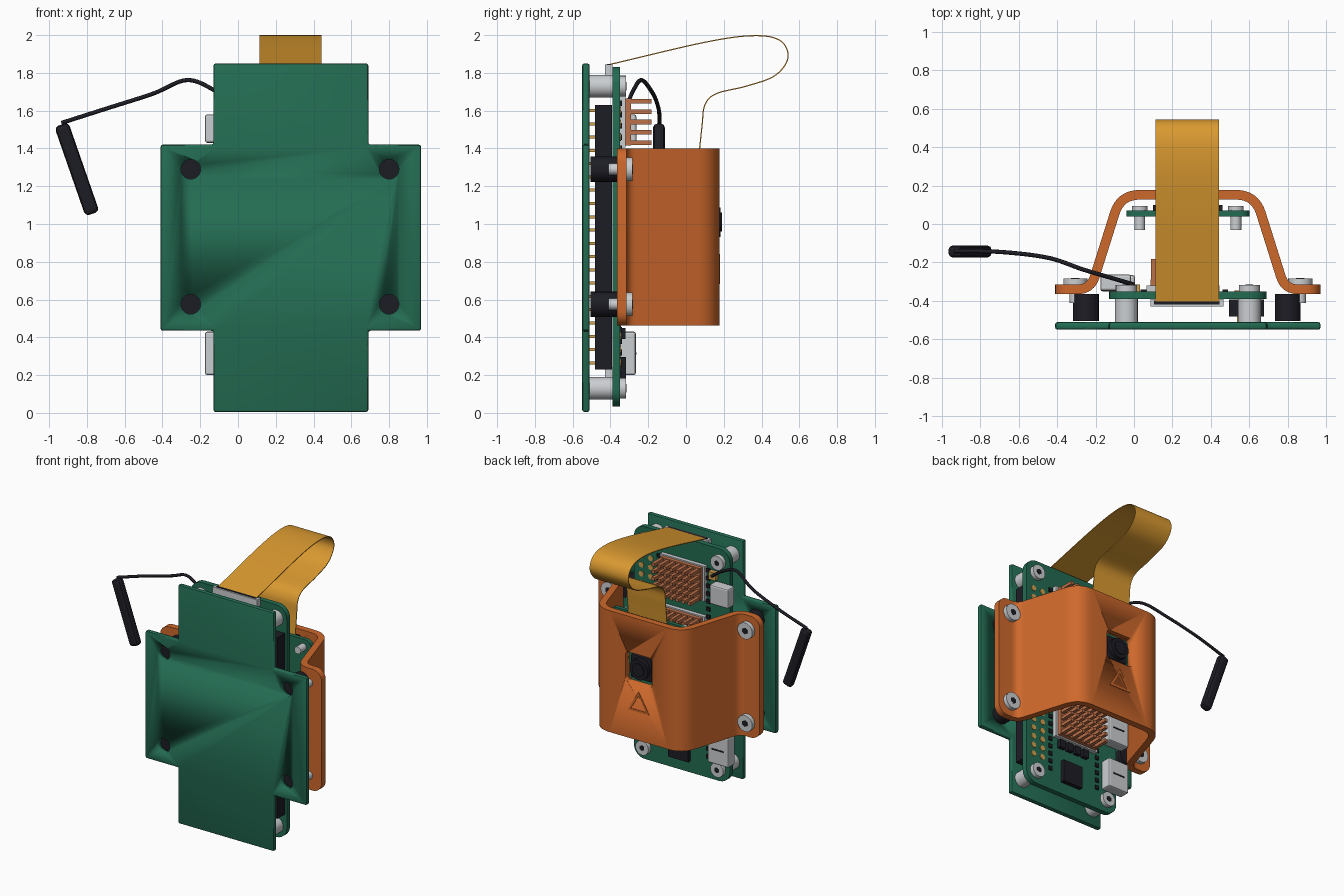
import bpy, bmesh, math
from mathutils import Vector, Matrix

if "Cube" in bpy.data.objects:
    bpy.data.objects.remove(bpy.data.objects["Cube"])


def material(name, rgb):
    m = bpy.data.materials.new(name)
    m.use_nodes = True
    m.diffuse_color = (*rgb, 1)
    m.node_tree.nodes["Principled BSDF"].inputs["Base Color"].default_value = (*rgb, 1)
    return m


GREEN = material("board green", (0.017, 0.15, 0.085))
ORANGE = material("cover orange", (0.62, 0.14, 0.025))
AMBER = material("ribbon amber", (0.7, 0.32, 0.03))
BLACK = material("plastic black", (0.012, 0.012, 0.018))
SILVER = material("metal silver", (0.6, 0.62, 0.64))
COPPER = material("heatsink copper", (0.5, 0.16, 0.065))
BRASS = material("pin brass", (0.62, 0.35, 0.08))


def finish(name, bm, mat, smooth=False):
    bmesh.ops.recalc_face_normals(bm, faces=bm.faces)
    me = bpy.data.meshes.new(name)
    bm.to_mesh(me)
    bm.free()
    me.materials.append(mat)
    ob = bpy.data.objects.new(name, me)
    bpy.context.scene.collection.objects.link(ob)
    if smooth:
        activate(ob)
        bpy.ops.object.shade_smooth_by_angle(angle=math.radians(35))
    return ob


def activate(ob):
    bpy.ops.object.select_all(action='DESELECT')
    ob.select_set(True)
    bpy.context.view_layer.objects.active = ob


def modify(ob, kind, **settings):
    mod = ob.modifiers.new(kind.title(), kind)
    for key, value in settings.items():
        setattr(mod, key, value)
    activate(ob)
    bpy.ops.object.modifier_apply(modifier=mod.name)


def boxes(name, items, mat, bevel=0):
    """Each item is centre and size."""
    bm = bmesh.new()
    for c, s in items:
        bmesh.ops.create_cube(bm, size=1, matrix=Matrix.Translation(c) @ Matrix.Diagonal((*s, 1)))
    ob = finish(name, bm, mat)
    if bevel:
        modify(ob, 'BEVEL', width=bevel, segments=2)
    return ob


def rods(name, spots, r, y0, y1, mat, sides=24):
    """Cylinders along y at each (x, z)."""
    bm = bmesh.new()
    turn = Matrix.Rotation(math.pi / 2, 4, 'X')
    for x, z in spots:
        bmesh.ops.create_cone(bm, cap_ends=True, segments=sides, radius1=r, radius2=r, depth=y1 - y0,
                              matrix=Matrix.Translation((x, (y0 + y1) / 2, z)) @ turn)
    return finish(name, bm, mat, True)


def slab(name, outline, y0, y1, mat, corner=0, bevel=0):
    """Outline in xz extruded along y, with rounded corners."""
    bm = bmesh.new()
    face = bm.faces.new([bm.verts.new((x, y0, z)) for x, z in outline])
    if corner:
        bmesh.ops.bevel(bm, geom=bm.verts[:], offset=corner, segments=6, profile=0.5, affect='VERTICES')
    out = bmesh.ops.extrude_face_region(bm, geom=bm.faces[:])
    bmesh.ops.translate(bm, verts=[v for v in out["geom"] if isinstance(v, bmesh.types.BMVert)],
                        vec=(0, y1 - y0, 0))
    ob = finish(name, bm, mat)
    if bevel:
        modify(ob, 'BEVEL', width=bevel, segments=2, limit_method='ANGLE', angle_limit=math.radians(50))
    activate(ob)
    bpy.ops.object.shade_smooth_by_angle(angle=math.radians(35))
    return ob


def rect(x0, x1, z0, z1):
    return [(x0, z0), (x1, z0), (x1, z1), (x0, z1)]


def cut(ob, cutter):
    cutter.hide_render = True
    modify(ob, 'BOOLEAN', operation='DIFFERENCE', object=cutter, solver='EXACT')
    bpy.data.objects.remove(cutter)


def fillet(points, cuts):
    """Round the inner corners of a 2D path."""
    pts = [Vector(p) for p in points]
    path = [pts[0]]
    for a, b, c, d in zip(pts, pts[1:], pts[2:], cuts):
        p, q = b + (a - b).normalized() * d, b + (c - b).normalized() * d
        path += [p.lerp(b, t / 8).lerp(b.lerp(q, t / 8), t / 8) for t in range(9)]
    return path + [pts[-1]]


def smooth_path(points, steps=8):
    """Catmull-Rom interpolation through the points."""
    p = [Vector(q) for q in points]
    p = [2 * p[0] - p[1]] + p + [2 * p[-1] - p[-2]]
    out = []
    for a, b, c, d in zip(p, p[1:], p[2:], p[3:]):
        for i in range(steps):
            t = i / steps
            out.append(0.5 * (2 * b + (c - a) * t + (2 * a - 5 * b + 4 * c - d) * t ** 2
                              + (3 * b - a - 3 * c + d) * t ** 3))
    return out + [p[-2]]


def strip(name, rows, mat, thick, corner=0):
    """Sheet between pairs of points, thickened."""
    bm = bmesh.new()
    pairs = [(bm.verts.new(a), bm.verts.new(b)) for a, b in rows]
    for (a, b), (c, d) in zip(pairs, pairs[1:]):
        bm.faces.new((a, b, d, c))
    if corner:
        bmesh.ops.bevel(bm, geom=[*pairs[0], *pairs[-1]], offset=corner, segments=6,
                        profile=0.5, affect='VERTICES')
    ob = finish(name, bm, mat)
    modify(ob, 'SOLIDIFY', thickness=thick, offset=0)
    activate(ob)
    bpy.ops.object.shade_smooth_by_angle(angle=math.radians(35))
    return ob


MID = 0.28
cover_zs = (0.575, 1.29)
mount_spots = [(x, z) for x in (-0.25, 0.8) for z in cover_zs]
cover_spots = [(MID + s * 0.585, z) for s in (-1, 1) for z in cover_zs]
board_spots = [(x, z) for x in (-0.04, 0.6) for z in (0.13, 1.73)]

# Cross-shaped base plate with four holes
half = [(-0.13, 0.005), (-0.13, 0.435), (-0.41, 0.435), (-0.41, 1.42), (-0.13, 1.42), (-0.13, 1.85)]
plate = slab("base_plate", half + [(2 * MID - x, z) for x, z in reversed(half)],
             -0.55, -0.51, GREEN, bevel=0.012)
cut(plate, rods("hole_cutter", mount_spots, 0.052, -0.6, -0.4, BLACK))

# Computer board and its standoffs
slab("computer_board", rect(-0.13, 0.69, 0.035, 1.83), -0.39, -0.35, GREEN, corner=0.09)
rods("board_standoffs", board_spots, 0.06, -0.51, -0.39, SILVER)
rods("mount_standoffs", mount_spots, 0.067, -0.505, -0.365, BLACK)


# Screws with dark sockets
def screws(name, spots, r, y):
    rods(name + "_heads", spots, r, y, y + 0.032, SILVER)
    rods(name + "_sockets", spots, r * 0.4, y + 0.03, y + 0.034, BLACK, 6)


screws("board_screw", board_spots, 0.055, -0.35)
screws("cover_screw", cover_spots, 0.063, -0.315)
rods("cover_screw_shafts", cover_spots, 0.03, -0.41, -0.315, SILVER)

# Pin header
pin_z = [0.265 + 0.0703 * i for i in range(20)]
pin_x = (0.545, 0.625)
boxes("pin_header", [((0.585, -0.437, 0.93), (0.18, 0.09, 1.4))], BLACK)
boxes("header_pins", [((x, -0.495, z), (0.016, 0.035, 0.016)) for x in pin_x for z in pin_z], BRASS)
rods("header_pads", [(x, z) for x in pin_x for z in pin_z], 0.022, -0.352, -0.345, BRASS, 8)

# Ports, connectors and chips
boxes("side_ports", [((-0.085, -0.308, 0.315), (0.18, 0.085, 0.23)),
                     ((-0.085, -0.308, 0.685), (0.18, 0.085, 0.23)),
                     ((-0.095, -0.305, 1.505), (0.16, 0.085, 0.15))], SILVER, 0.012)
boxes("port_seams", [((-0.085, -0.265, z), (0.1, 0.006, 0.01)) for z in (0.315, 0.685)], BLACK)
boxes("ribbon_sockets", [((0.275, -0.41, z), (0.38, 0.04, 0.06)) for z in (1.815, 0.21)], SILVER)
boxes("ribbon_socket_latch", [((0.275, -0.408, 1.842), (0.34, 0.02, 0.012))], BLACK)
boxes("chips", [((0.29, -0.335, 0.21), (0.17, 0.035, 0.17))]
      + [((0.17 + 0.07 * i, -0.335, 0.42), (0.05, 0.03, 0.06)) for i in range(4)], BLACK)
boxes("edge_contacts", [((x, -0.346, 0.2 + 0.06 * i), (0.03, 0.012, 0.03))
                        for x in (0.05, 0.475) for i in range(25)], BLACK)

# Finned heatsinks
for label, z0, rows in (("upper", 1.43, 5), ("lower", 0.49, 15)):
    height = (rows - 1) * 0.055
    zc = z0 + height / 2
    boxes(label + "_heatsink_chip", [((0.255, -0.335, zc), (0.38, 0.03, height + 0.05))], SILVER)
    boxes(label + "_heatsink_base", [((0.255, -0.305, zc), (0.34, 0.03, height + 0.03))], COPPER)
    boxes(label + "_heatsink_fins", [((0.101 + 0.0513 * i, -0.237, z0 + 0.055 * j), (0.026, 0.11, 0.024))
                                     for i in range(7) for j in range(rows)], COPPER)

# Bent cover with camera window
left = [(-0.41, -0.34), (-0.225, -0.34), (-0.07, 0.152)]
profile = fillet(left + [(2 * MID - x, y) for x, y in reversed(left)], (0.07, 0.1, 0.1, 0.07))
cover = strip("cover", [((x, y, 0.462), (x, y, 1.4)) for x, y in profile], ORANGE, 0.05, 0.075)
cut(cover, slab("window_cutter", rect(MID - 0.115, MID + 0.115, 0.895, 1.125), 0.08, 0.3, ORANGE, corner=0.03))

# Raised triangle mark
bm = bmesh.new()
outer, inner = [[bm.verts.new((MID + r * math.sin(a), 0.177, 0.735 + r * math.cos(a)))
                 for a in (0, math.tau / 3, 2 * math.tau / 3)] for r in (0.105, 0.075)]
for i in range(3):
    j = (i + 1) % 3
    bm.faces.new((outer[i], outer[j], inner[j], inner[i]))
modify(finish("triangle_mark", bm, ORANGE), 'SOLIDIFY', thickness=0.008, offset=0)

# Camera module
camera_spots = [(x, z) for x in (0.03, 0.53) for z in (0.98, 1.32)]
slab("camera_board", rect(-0.04, 0.6, 0.74, 1.38), 0.04, 0.07, GREEN, corner=0.05)
rods("camera_screw_shafts", camera_spots, 0.028, -0.03, 0.04, SILVER)
rods("camera_screw_heads", camera_spots, 0.04, 0.07, 0.093, SILVER)
boxes("camera_housing", [((MID, 0.11, 1.01), (0.18, 0.08, 0.18))], BLACK, 0.01)
rods("camera_lens", [(MID, 1.01)], 0.078, 0.14, 0.182, BLACK)
rods("camera_lens_tip", [(MID, 1.01)], 0.05, 0.18, 0.19, BLACK)
boxes("camera_connector", [((MID, 0.085, 1.33), (0.36, 0.03, 0.08))], BLACK)

# Flat ribbon cable
loop = smooth_path([(0.065, 1.33), (0.085, 1.52), (0.1, 1.63), (0.16, 1.69), (0.32, 1.73), (0.47, 1.785),
                    (0.54, 1.88), (0.5, 1.97), (0.36, 1.997), (0.1, 1.962), (-0.41, 1.843)])
strip("ribbon_cable", [((0.113, y, z), (0.443, y, z)) for y, z in loop], AMBER, 0.006)

# Antenna lead and paddle
wire = bpy.data.curves.new("antenna_lead", 'CURVE')
wire.dimensions = '3D'
wire.bevel_depth = 0.011
wire.bevel_resolution = 2
wire.use_fill_caps = True
lead = smooth_path([(0.0, -0.315, 1.62), (-0.12, -0.28, 1.705), (-0.27, -0.235, 1.762), (-0.45, -0.175, 1.69),
                    (-0.7, -0.145, 1.61), (-0.935, -0.14, 1.535)])
spline = wire.splines.new('POLY')
spline.points.add(len(lead) - 1)
for point, co in zip(spline.points, lead):
    point.co = (*co, 1)
wire.materials.append(BLACK)
bpy.context.scene.collection.objects.link(bpy.data.objects.new("antenna_lead", wire))
boxes("antenna_plug", [((0.0, -0.335, 1.62), (0.06, 0.04, 0.06))], BRASS)
paddle = boxes("antenna_paddle", [((0, 0, 0), (0.078, 0.062, 0.5))], BLACK, 0.022)
paddle.location = (-0.853, -0.143, 1.29)
paddle.rotation_euler.y = -math.atan2(0.16, 0.46)
